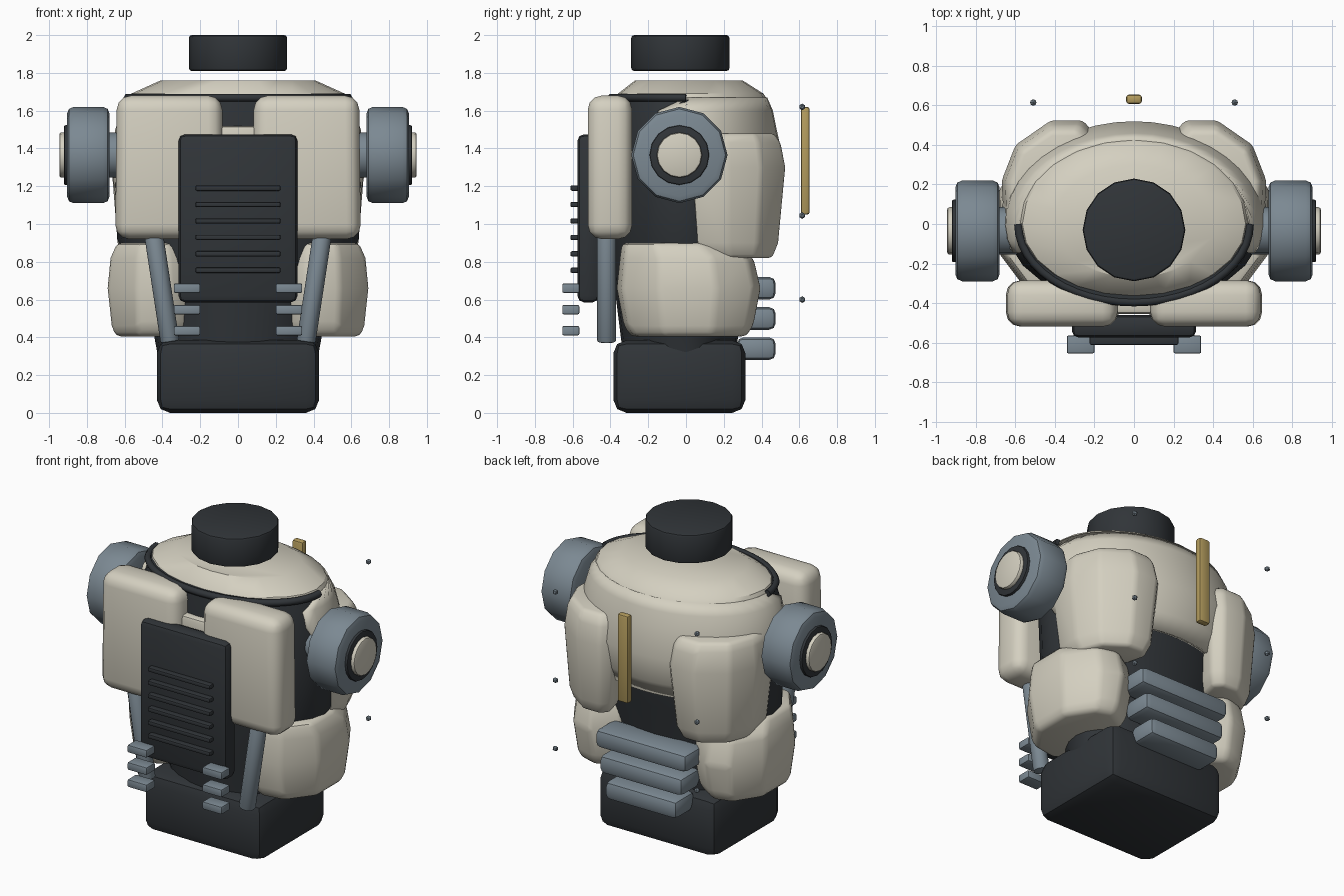
import bpy, bmesh
from math import cos, sin, pi, radians
from mathutils import Matrix, Vector

cube = bpy.data.objects.get("Cube")
if cube:
    bpy.data.objects.remove(cube, do_unlink=True)


def material(name, rgb):
    m = bpy.data.materials.new(name)
    m.use_nodes = True
    m.diffuse_color = (*rgb, 1)
    m.node_tree.nodes["Principled BSDF"].inputs["Base Color"].default_value = (*rgb, 1)
    return m


CREAM = material("cream_armour", (0.66, 0.63, 0.53))
DARK = material("dark_frame", (0.03, 0.035, 0.04))
STEEL = material("blue_steel", (0.2, 0.25, 0.29))
GOLD = material("gold", (0.45, 0.33, 0.11))


def finish(name, bm, mat, bevel=0, segs=2, mirror=False, min_angle=30):
    """Bevel the sharp edges, shade, and mirror across x when wanted."""
    bmesh.ops.recalc_face_normals(bm, faces=bm.faces)
    if bevel:
        edges = [e for e in bm.edges if e.calc_face_angle(0) > radians(min_angle)]
        bmesh.ops.bevel(bm, geom=edges, offset=bevel, segments=segs, profile=0.5,
                        affect='EDGES', clamp_overlap=True)
    mesh = bpy.data.meshes.new(name)
    bm.to_mesh(mesh)
    bm.free()
    mesh.materials.append(mat)
    ob = bpy.data.objects.new(name, mesh)
    bpy.context.collection.objects.link(ob)
    bpy.ops.object.select_all(action='DESELECT')
    ob.select_set(True)
    bpy.context.view_layer.objects.active = ob
    bpy.ops.object.shade_smooth_by_angle(angle=radians(35))
    if mirror:
        ob.modifiers.new("Mirror", 'MIRROR')
    return ob


def box(name, mat, x, y, z, bevel=0.02, segs=2, mirror=False, taper=1):
    """Bevelled box from (min, max) ranges; taper scales the top in x."""
    bm = bmesh.new()
    bmesh.ops.create_cube(bm, size=1)
    for v in bm.verts:
        cx = (x[0] + x[1]) / 2
        v.co = [r[0] + (c + 0.5) * (r[1] - r[0]) for c, r in zip(v.co, (x, y, z))]
        if v.co.z > sum(z) / 2:
            v.co.x = cx + (v.co.x - cx) * taper
    return finish(name, bm, mat, bevel, segs, mirror)


def rod(name, mat, start, end, radius, sides=12, bevel=0.0, segs=2, mirror=False):
    """Capped cylinder between two points."""
    a, b = Vector(start), Vector(end)
    turn = (b - a).to_track_quat('Z', 'Y').to_matrix().to_4x4()
    bm = bmesh.new()
    bmesh.ops.create_cone(bm, cap_ends=True, segments=sides, radius1=radius, radius2=radius,
                          depth=(b - a).length, matrix=Matrix.Translation((a + b) / 2) @ turn)
    return finish(name, bm, mat, bevel, segs, mirror, 45)


def loft(name, mat, rings, closed=True, bevel=0, mirror=False):
    """Skin stacked rings of points; closed rings get end caps."""
    bm = bmesh.new()
    rows = [[bm.verts.new(p) for p in ring] for ring in rings]
    n = len(rows[0])
    for low, high in zip(rows, rows[1:]):
        for i in range(n if closed else n - 1):
            j = (i + 1) % n
            bm.faces.new((low[i], low[j], high[j], high[i]))
    if closed:
        bm.faces.new(rows[0])
        bm.faces.new(rows[-1])
    return finish(name, bm, mat, bevel, 2, mirror, 22)


def oval(z, rx, front, back, start=0, sweep=360, n=24):
    """Ellipse or arc with separate front and back depths."""
    steps = n if sweep == 360 else n + 1
    ring = []
    for i in range(steps):
        a = radians(start + sweep * i / n)
        ring.append((rx * cos(a), sin(a) * (back if sin(a) > 0 else front), z))
    return ring


def scaled(plan, z, s, dy=0):
    """Copy of a plan outline scaled about its centre."""
    cx = sum(p[0] for p in plan) / len(plan)
    cy = sum(p[1] for p in plan) / len(plan)
    return [(cx + (x - cx) * s, cy + (y - cy) * s + dy, z) for x, y in plan]


# Dark frame: pelvis, torso core, neck
box("pelvis", DARK, (-0.43, 0.43), (-0.385, 0.315), (0, 0.385), 0.07, 2)
loft("torso_core", DARK, [oval(*s) for s in (
    (0.28, 0.42, 0.33, 0.26), (0.6, 0.48, 0.37, 0.3), (0.92, 0.64, 0.4, 0.36),
    (1.3, 0.65, 0.42, 0.42), (1.55, 0.62, 0.41, 0.41), (1.68, 0.57, 0.4, 0.38))])
rod("neck", DARK, (0, -0.03, 1.81), (0, -0.03, 2), 0.26, 16, 0.015)

# Cream cap over the shoulders and shell wrapped around the back
loft("shoulder_cap", CREAM, [oval(*s) for s in (
    (1.66, 0.58, 0.37, 0.43), (1.69, 0.565, 0.36, 0.41), (1.76, 0.41, 0.27, 0.3))])
shell = loft("back_shell", CREAM, [oval(z, rx, f, b, a, 180 - 2 * a) for z, rx, f, b, a in (
    (1.04, 0.6, 0.4, 0.43, 25), (1.14, 0.65, 0.42, 0.48, 5), (1.32, 0.68, 0.44, 0.52, -8),
    (1.5, 0.65, 0.43, 0.48, -20), (1.6, 0.62, 0.43, 0.46, -20), (1.67, 0.58, 0.4, 0.43, 0))],
    closed=False)
solid = shell.modifiers.new("Thickness", 'SOLIDIFY')
solid.thickness = 0.05
solid.offset = -1

# Dark collar lip running round the front
curve = bpy.data.curves.new("collar_lip", 'CURVE')
curve.dimensions = '3D'
curve.bevel_depth = 0.022
curve.bevel_resolution = 1
curve.use_fill_caps = True
arc = oval(1.668, 0.585, 0.395, 0.4, 180, 180)
spline = curve.splines.new('POLY')
spline.points.add(len(arc) - 1)
for point, co in zip(spline.points, arc):
    point.co = (*co, 1)
curve.materials.append(DARK)
bpy.context.collection.objects.link(bpy.data.objects.new("collar_lip", curve))

# Faceted armour pods at the back and hips
back_plan = [(0.36, 0.04), (0.24, 0.3), (0.2, 0.46), (0.26, 0.525), (0.42, 0.525),
             (0.6, 0.4), (0.67, 0.22), (0.66, 0.03)]
loft("back_pod", CREAM, [scaled(back_plan, z, s, dy) for z, s, dy in (
    (0.82, 0.72, -0.01), (0.9, 0.87, -0.01), (1.3, 1, 0), (1.43, 0.93, -0.01), (1.48, 0.82, -0.02))],
    bevel=0.02, mirror=True)
hip_plan = [(0.24, -0.28), (0.36, -0.37), (0.54, -0.34), (0.69, -0.14), (0.69, 0.16),
            (0.56, 0.36), (0.42, 0.4), (0.26, 0.3)]
loft("hip_pod", CREAM, [scaled(hip_plan, z, s, dy) for z, s, dy in (
    (0.405, 0.8, 0), (0.46, 0.9, 0), (0.66, 1, 0), (0.82, 0.93, -0.01), (0.9, 0.77, -0.06))],
    bevel=0.025, mirror=True)

# Chest armour and ribbed front panel
box("chest_pad", CREAM, (0.075, 0.65), (-0.52, -0.285), (0.92, 1.68), 0.075, 3, True, 0.97)
box("throat_plate", CREAM, (-0.14, 0.14), (-0.455, -0.36), (1.36, 1.52), 0.02)
box("front_panel", DARK, (-0.315, 0.315), (-0.575, -0.46), (0.585, 1.475), 0.035)
for i in range(6):
    z = 0.755 + i * 0.087
    box(f"panel_rib_{i + 1}", DARK, (-0.225, 0.225), (-0.612, -0.56), (z - 0.014, z + 0.014), 0.008)

# Front tabs and slanted struts
for i, z in enumerate((0.435, 0.547, 0.66)):
    box(f"front_tab_{i + 1}", STEEL, (0.2, 0.34), (-0.655, -0.565), (z - 0.025, z + 0.025), 0.008,
        mirror=True)
rod("front_strut", STEEL, (0.36, -0.42, 0.375), (0.445, -0.42, 0.935), 0.05, 12, 0.01, mirror=True)

# Shoulder joints, stepping outward along x
for name, mat, x0, x1, radius, bevel in (
        ("shoulder_axle", STEEL, 0.55, 0.7, 0.12, 0),
        ("shoulder_drum", STEEL, 0.68, 0.905, 0.255, 0.035),
        ("shoulder_ring", DARK, 0.88, 0.922, 0.158, 0.008),
        ("shoulder_hub", CREAM, 0.9, 0.946, 0.12, 0.012)):
    rod(name, mat, (x0, -0.035, 1.365), (x1, -0.035, 1.365), radius,
        12 if name == "shoulder_drum" else 16, bevel, mirror=True)

# Horizontal rolls at the lower back
for i, (z, half) in enumerate(((0.34, 0.26), (0.5, 0.3), (0.66, 0.33))):
    box(f"back_roll_{i + 1}", STEEL, (-half, half), (0.27, 0.475), (z - 0.06, z + 0.06), 0.035)

# Floating gold bar and marker studs behind the back
box("gold_bar", GOLD, (-0.04, 0.04), (0.608, 0.655), (1.05, 1.62), 0.014)
for i, z in enumerate((0.6, 1.045, 1.62)):
    bm = bmesh.new()
    bmesh.ops.create_icosphere(bm, subdivisions=1, radius=0.018,
                               matrix=Matrix.Translation((0.51, 0.615, z)))
    finish(f"stud_{i + 1}", bm, STEEL, mirror=True)
